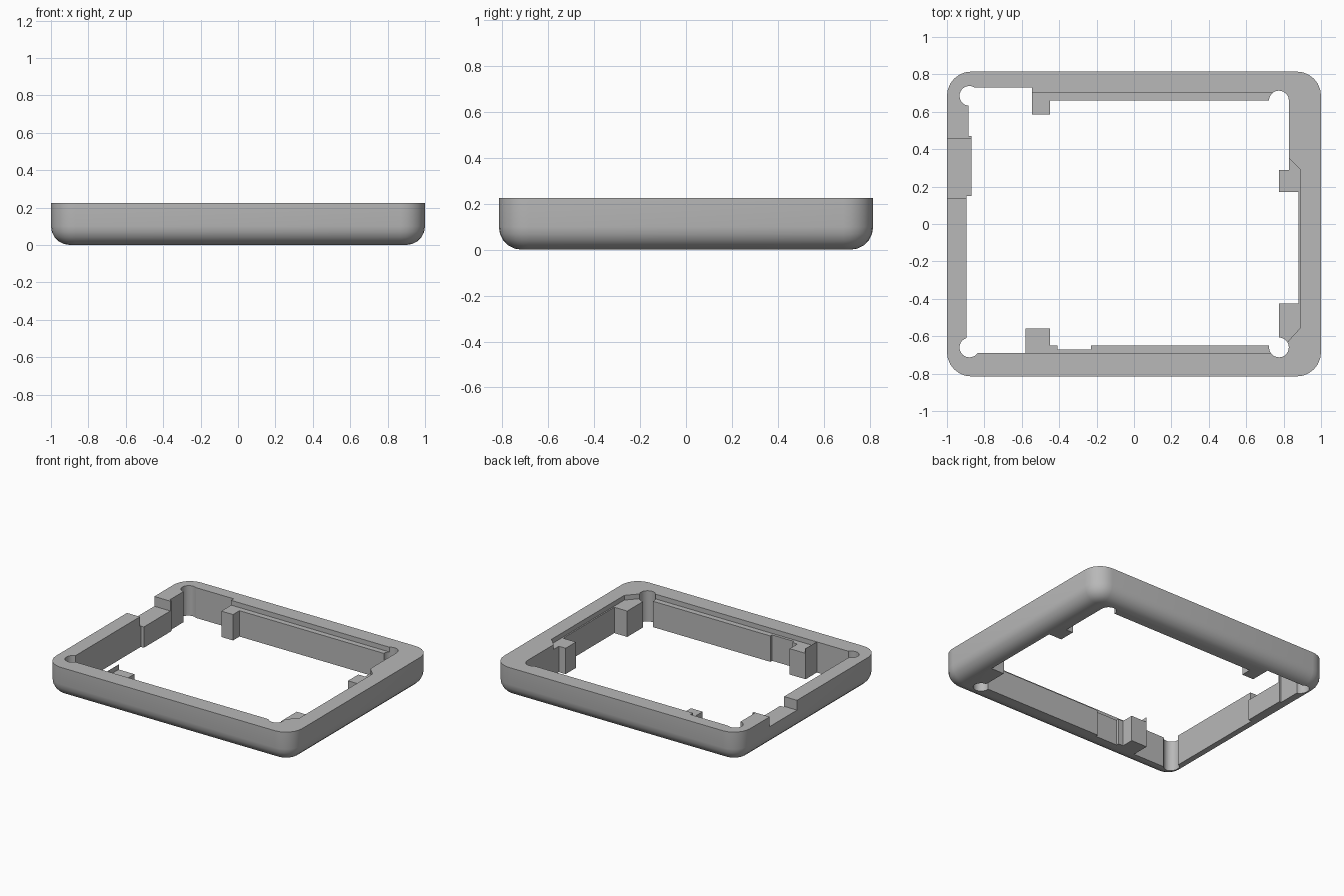
import bpy, bmesh, math

if "Cube" in bpy.data.objects:
    bpy.data.objects.remove(bpy.data.objects["Cube"], do_unlink=True)

HEIGHT, LEDGE = 0.225, 0.19
HALF_X, HALF_Y, CORNER, FILLET = 1.0, 0.815, 0.13, 0.1

grey = bpy.data.materials.new("grey plastic")
grey.use_nodes = True
grey.diffuse_color = (0.48, 0.48, 0.48, 1)
grey.node_tree.nodes["Principled BSDF"].inputs["Base Color"].default_value = grey.diffuse_color


def loft(name, rings):
    """Closed solid through a stack of equal-length rings."""
    bm = bmesh.new()
    loops = [[bm.verts.new(p) for p in ring] for ring in rings]
    n = len(loops[0])
    for a, b in zip(loops, loops[1:]):
        for i in range(n):
            j = (i + 1) % n
            bm.faces.new((a[i], a[j], b[j], b[i]))
    bm.faces.new(loops[0][::-1])
    bm.faces.new(loops[-1])
    bmesh.ops.recalc_face_normals(bm, faces=bm.faces)
    mesh = bpy.data.meshes.new(name)
    bm.to_mesh(mesh)
    bm.free()
    obj = bpy.data.objects.new(name, mesh)
    mesh.materials.append(grey)
    bpy.context.collection.objects.link(obj)
    return obj


def prism(name, outline, low, high):
    return loft(name, [[(x, y, z) for x, y in outline] for z in (low, high)])


def rounded_ring(inset, z, steps=6):
    r = CORNER - inset
    ring = []
    for k, (sx, sy) in enumerate(((1, 1), (-1, 1), (-1, -1), (1, -1))):
        for s in range(steps + 1):
            a = math.pi / 2 * (k + s / steps)
            ring.append((sx * (HALF_X - CORNER) + r * math.cos(a),
                         sy * (HALF_Y - CORNER) + r * math.sin(a), z))
    return ring


def cut(body, cutter):
    cutter.hide_render = True
    mod = body.modifiers.new("cut", "BOOLEAN")
    mod.operation, mod.solver, mod.object = "DIFFERENCE", "EXACT", cutter
    bpy.ops.object.select_all(action="DESELECT")
    body.select_set(True)
    bpy.context.view_layer.objects.active = body
    bpy.ops.object.modifier_apply(modifier=mod.name)
    bpy.data.objects.remove(cutter, do_unlink=True)


# Outer body: rounded block with a filleted lower edge
rings = []
for s in range(6):
    a = math.pi / 2 * s / 5
    rings.append(rounded_ring(FILLET * (1 - math.sin(a)), FILLET * (1 - math.cos(a))))
rings.append(rounded_ring(0, HEIGHT))
frame = loft("case_frame", rings)

# Through opening, leaving the rails and support blocks standing
opening = [
    (-.895, -.69), (-.58, -.69), (-.58, -.56), (-.45, -.56), (-.45, -.65),
    (-.41, -.65), (-.41, -.67), (-.23, -.67), (-.23, -.65), (.775, -.65),
    (.775, -.425), (.88, -.425), (.88, .17), (.775, .17), (.775, .29),
    (.83, .29), (.83, .66), (-.45, .66), (-.45, .585), (-.545, .585),
    (-.545, .73), (-.885, .73), (-.885, .47), (-.87, .47), (-.87, .15), (-.895, .15)]
cut(frame, prism("opening_cutter", opening, -.1, .4))

# Shallow upper recess that lowers the rails and blocks below the rim
recess = [(-.58, -.69), (.775, -.69), (.83, -.62), (.89, -.555), (.89, .29),
          (.83, .35), (.83, .66), (.79, .70), (-.545, .70)]
cut(frame, prism("recess_cutter", recess, LEDGE, .4))

# Round corner reliefs
for cx, cy in ((-.88, .685), (-.88, -.66), (.775, .66), (.775, -.66)):
    circle = [(cx + .053 * math.cos(math.tau * i / 24 + .05),
               cy + .053 * math.sin(math.tau * i / 24 + .05)) for i in range(24)]
    cut(frame, prism("corner_cutter", circle, -.1, .4))

# Notch across the side wall
notch = [(-1.1, .14), (-.8, .14), (-.8, .457), (-1.1, .457)]
cut(frame, prism("notch_cutter", notch, .153, .4))

frame.select_set(True)
bpy.context.view_layer.objects.active = frame
bpy.ops.object.shade_smooth_by_angle(angle=math.radians(30))
